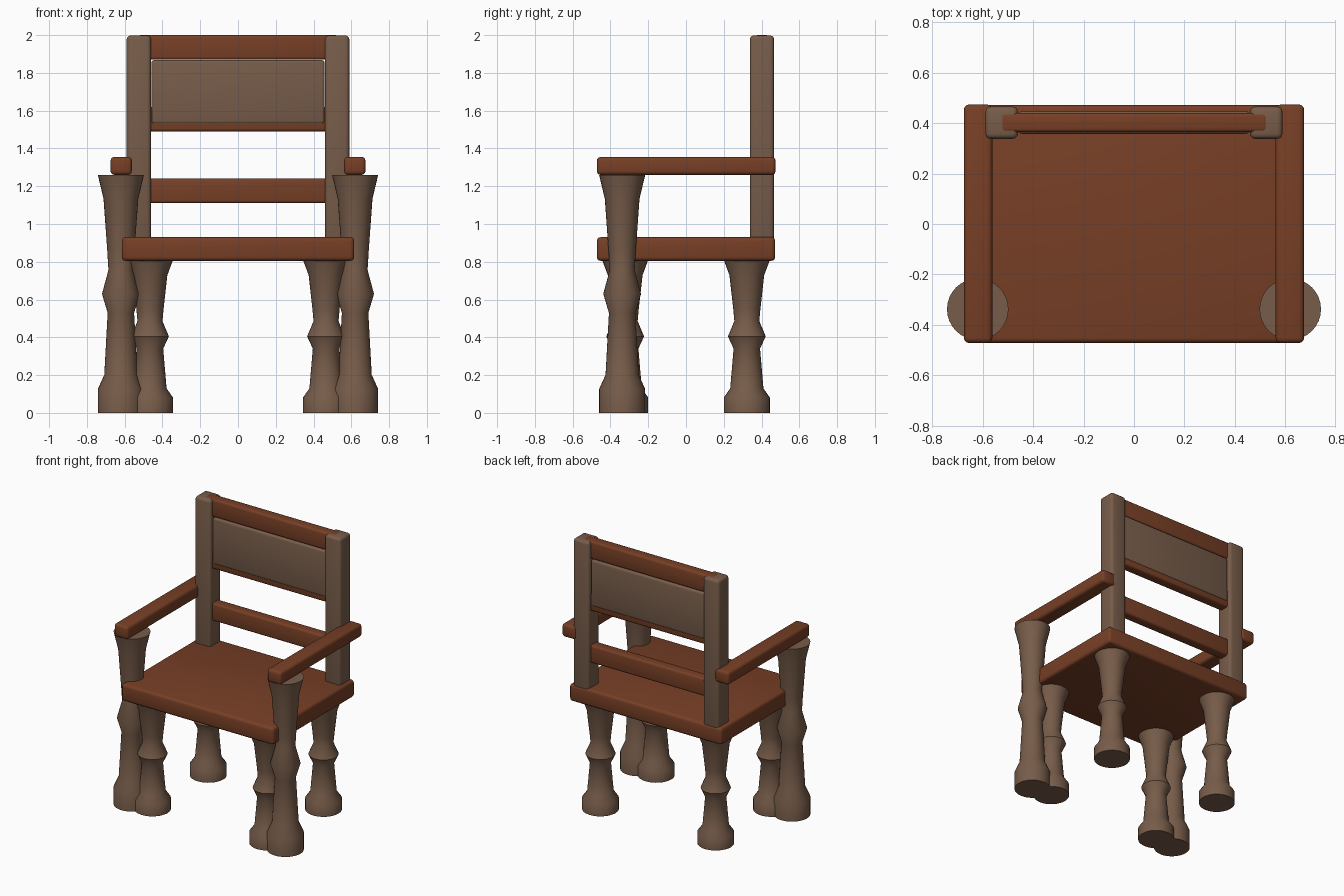
import bpy, bmesh, math

cube = bpy.data.objects.get("Cube")
if cube:
    bpy.data.objects.remove(cube)


def material(name, color):
    m = bpy.data.materials.new(name)
    m.use_nodes = True
    m.diffuse_color = color
    m.node_tree.nodes["Principled BSDF"].inputs["Base Color"].default_value = color
    return m


red_wood = material("red brown wood", (0.185, 0.05, 0.019, 1))
grey_wood = material("grey brown wood", (0.185, 0.108, 0.068, 1))


def finish(name, bm, mat, angle):
    mesh = bpy.data.meshes.new(name)
    bmesh.ops.recalc_face_normals(bm, faces=bm.faces)
    bm.to_mesh(mesh)
    bm.free()
    mesh.materials.append(mat)
    obj = bpy.data.objects.new(name, mesh)
    bpy.context.collection.objects.link(obj)
    bpy.ops.object.select_all(action="DESELECT")
    obj.select_set(True)
    bpy.context.view_layer.objects.active = obj
    bpy.ops.object.shade_smooth_by_angle(angle=math.radians(angle))
    return obj


def board(name, xs, ys, zs, mat, bevel=0.02):
    """Box between the given limits, with rounded edges."""
    bm = bmesh.new()
    bmesh.ops.create_cube(bm, size=1)
    for v in bm.verts:
        v.co = [(lo + hi) / 2 + c * (hi - lo)
                for c, (lo, hi) in zip(v.co, (xs, ys, zs))]
    bmesh.ops.bevel(bm, geom=bm.edges[:], offset=bevel, segments=3,
                    profile=0.5, affect="EDGES")
    return finish(name, bm, mat, 35)


# Turned leg outline: radius, height as a share of the full length
LEG = [(0.122, 0), (0.122, 0.1), (0.088, 0.16), (0.07, 0.42), (0.1, 0.5),
       (0.066, 0.6), (0.072, 0.68), (0.092, 0.9), (0.122, 1)]


def turned_leg(name, x, y, height, sides=32):
    bm = bmesh.new()
    rings = []
    for r, t in LEG:
        rings.append([bm.verts.new((x + r * math.cos(a), y + r * math.sin(a), t * height))
                      for a in (2 * math.pi * i / sides for i in range(sides))])
    for low, high in zip(rings, rings[1:]):
        for i in range(sides):
            j = (i + 1) % sides
            bm.faces.new((low[i], low[j], high[j], high[i]))
    bm.faces.new(rings[0])
    bm.faces.new(rings[-1])
    return finish(name, bm, grey_wood, 40)


# Seat
board("seat", (-0.615, 0.615), (-0.472, 0.472), (0.805, 0.93), red_wood)

# Legs, arm posts, armrests and back posts on both sides
for side, s in (("left", 1), ("right", -1)):
    turned_leg(f"{side}_front_leg", s * 0.466, -0.322, 0.81)
    turned_leg(f"{side}_back_leg", s * 0.466, 0.322, 0.81)
    turned_leg(f"{side}_arm_post", s * 0.62, -0.338, 1.26)
    arm = sorted((s * 0.562, s * 0.675))
    board(f"{side}_armrest", arm, (-0.472, 0.474), (1.26, 1.355), red_wood)
    post = sorted((s * 0.461, s * 0.589))
    board(f"{side}_back_post", post, (0.338, 0.466), (0.9, 1.998), grey_wood)

# Back rails, evenly spaced
for name, z in (("lower", 1.11), ("middle", 1.49), ("top", 1.87)):
    board(f"{name}_back_rail", (-0.53, 0.53), (0.364, 0.441), (z, z + 0.13), red_wood, 0.015)

# Back panel
board("back_panel", (-0.459, 0.459), (0.358, 0.447), (1.53, 1.868), grey_wood, 0.015)
